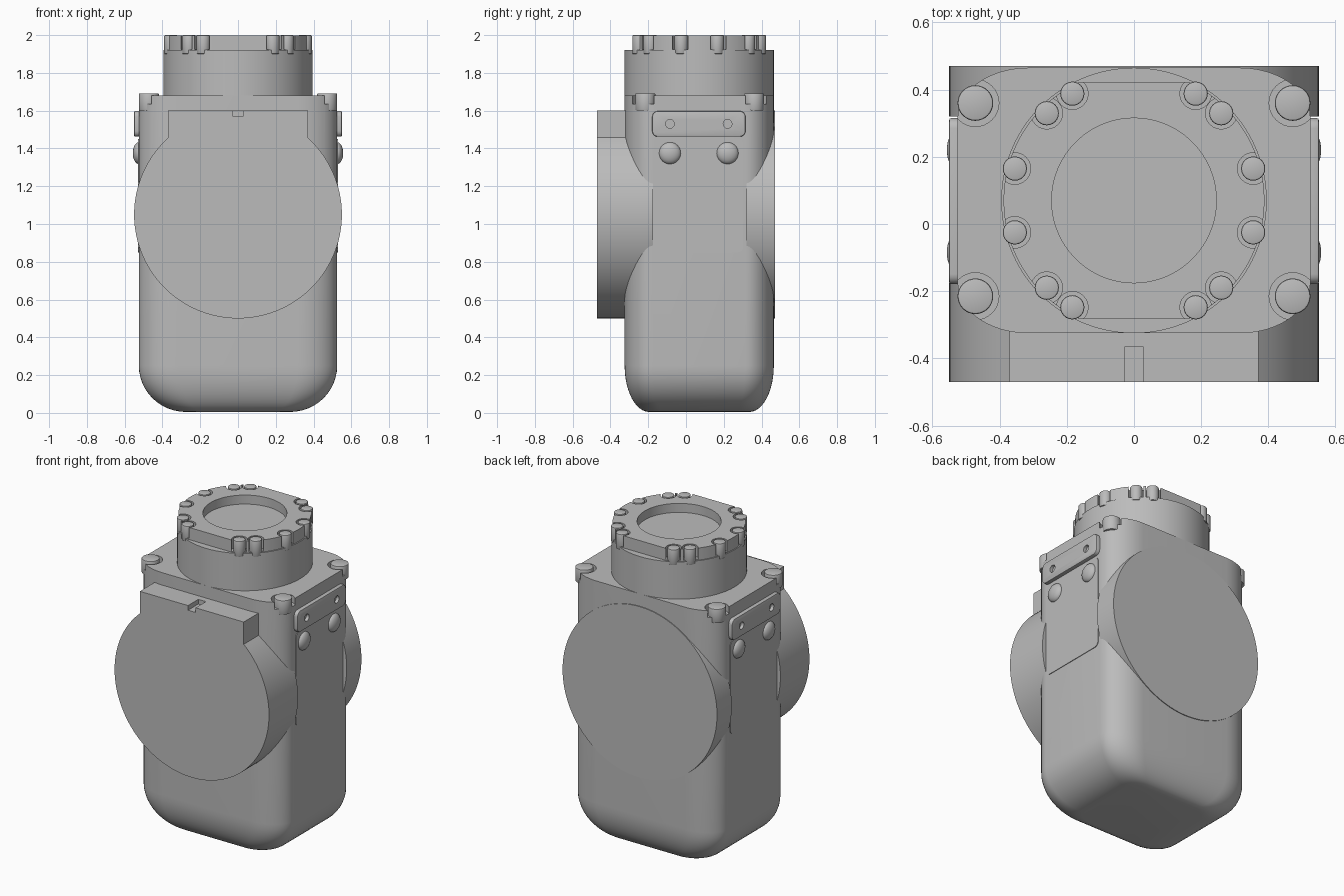
import bpy, bmesh
from math import sin, cos, pi, radians
from mathutils import Matrix, Vector

if "Cube" in bpy.data.objects:
    bpy.data.objects.remove(bpy.data.objects["Cube"])

grey = bpy.data.materials.new("housing grey")
grey.use_nodes = True
grey.diffuse_color = (0.5, 0.5, 0.5, 1)
grey.node_tree.nodes["Principled BSDF"].inputs["Base Color"].default_value = (0.5, 0.5, 0.5, 1)

MID_Y = 0.07          # centre line of the body, neck and cap
DISC_Z, DISC_R = 1.05, 0.55


def finish(name, bm):
    bmesh.ops.recalc_face_normals(bm, faces=bm.faces)
    mesh = bpy.data.meshes.new(name)
    bm.to_mesh(mesh)
    bm.free()
    mesh.materials.append(grey)
    ob = bpy.data.objects.new(name, mesh)
    bpy.context.collection.objects.link(ob)
    return ob


def loft(name, rings):
    """Skin a stack of rings and cap both ends."""
    bm = bmesh.new()
    loops = [[bm.verts.new(p) for p in ring] for ring in rings]
    n = len(loops[0])
    for low, high in zip(loops, loops[1:]):
        for i in range(n):
            j = (i + 1) % n
            bm.faces.new((low[i], low[j], high[j], high[i]))
    bm.faces.new(loops[0][::-1])
    bm.faces.new(loops[-1])
    return finish(name, bm)


def circle(r, n=96, cx=0, cy=0):
    return [(cx + r * cos(2 * pi * i / n), cy + r * sin(2 * pi * i / n)) for i in range(n)]


def rounded(hx, hy, rx, ry, steps=12):
    """Rectangle outline with elliptical corners."""
    pts = []
    for k, (sx, sy) in enumerate(((1, 1), (-1, 1), (-1, -1), (1, -1))):
        for i in range(steps + 1):
            a = (k + i / steps) * pi / 2
            pts.append((sx * (hx - rx) + rx * cos(a), sy * (hy - ry) + ry * sin(a)))
    return pts


def upright(name, outline, z0, z1):
    return loft(name, [[(x, y, z) for x, y in outline] for z in (z0, z1)])


def facing(name, outline, y0, y1):
    return loft(name, [[(x, y, z) for x, z in outline] for y in (y0, y1)])


def sideways(name, outline, x0, x1):
    return loft(name, [[(x, y, z) for y, z in outline] for x in (x0, x1)])


def cut(ob, cutters):
    for c in cutters:
        mod = ob.modifiers.new("cut", "BOOLEAN")
        mod.operation, mod.solver, mod.object = "DIFFERENCE", "EXACT", c
        bpy.ops.object.select_all(action="DESELECT")
        bpy.context.view_layer.objects.active = ob
        ob.select_set(True)
        bpy.ops.object.modifier_apply(modifier=mod.name)
        bpy.data.objects.remove(c)


def bevel(ob, width, segments=2):
    bm = bmesh.new()
    bm.from_mesh(ob.data)
    edges = [e for e in bm.edges if len(e.link_faces) == 2 and e.calc_face_angle() > radians(50)]
    bmesh.ops.bevel(bm, geom=edges, offset=width, segments=segments, affect="EDGES", profile=0.5)
    bm.to_mesh(ob.data)
    bm.free()


# Body: rounded box with a soft, rolled bottom
rings = []
for i in range(13):
    a = i / 12 * pi / 2
    s, z = 1 - sin(a), 0.005 + 0.245 * (1 - cos(a))
    outline = rounded(0.525 - 0.25 * s, 0.395 - 0.13 * s, 0.21 - 0.11 * s, 0.15 - 0.07 * s)
    rings.append([(x, y + MID_Y, z) for x, y in outline])
rings.append([(x, y, 1.68) for x, y, z in rings[-1]])
body = loft("body", rings)

# Corner bolts standing in shallow notches of the body top
corners = [(sx * 0.472, y) for sx in (1, -1) for y in (0.36, -0.215)]
cut(body, [upright("notch", circle(0.07, 32, x, y), 1.635, 1.8) for x, y in corners])
for x, y in corners:
    bevel(upright("corner_bolt", circle(0.053, 32, x, y), 1.6, 1.692), 0.006)

# Front flange: disc with a square block on top and a key slot
side = 0.37
start = next(i for i in range(360) if DISC_R * cos(radians(i)) < side)
outline = [(DISC_R * cos(radians(d)), DISC_Z + DISC_R * sin(radians(d)))
           for d in range(180 - start, 360 + start + 1, 3)]
outline += [(side, 1.455), (side, 1.6), (-side, 1.6), (-side, 1.455)]
front_flange = facing("front_flange", outline, -0.47, -0.175)
cut(front_flange, [facing("slot", [(-0.027, 1.57), (0.027, 1.57), (0.027, 1.7), (-0.027, 1.7)],
                          -0.6, -0.365)])

# Back flange, almost flush with the body
facing("back_flange", circle(DISC_R, 120, 0, DISC_Z), 0.32, 0.47)

# Neck
upright("neck", circle(0.395, 120, 0, MID_Y), 1.66, 1.92)

# Cap: disc with two flats, a round recess and bolt pockets
flat = 0.352
cap_outline = [(x, MID_Y + max(-flat, min(flat, y))) for x, y in circle(0.388, 144)]
cap = upright("cap", cap_outline, 1.9, 1.998)
bolts = []
for a in (15, 45, 60):
    for sx in (1, -1):
        for sy in (1, -1):
            bolts.append(Vector((sx * cos(radians(a)), sy * sin(radians(a)), 0)) * 0.367)
cutters = [upright("recess", circle(0.245, 96, 0, MID_Y), 1.94, 2.1)]
for b in bolts:
    cutters.append(upright("pocket", circle(0.047, 24, b.x, b.y + MID_Y), 1.925, 2.1))
cut(cap, cutters)
for b in bolts:
    bevel(upright("cap_bolt", circle(0.036, 24, b.x, b.y + MID_Y), 1.9, 2.0), 0.005)

# Side panels, hinge plates with holes, and round studs on both sides
stud_y = (-0.085, 0.22)
for sx, word in ((1, "left"), (-1, "right")):
    panel = [(y + 0.068, z + 1.15) for y, z in rounded(0.235, 0.3, 0.03, 0.03, 4)]
    sideways(word + "_panel", panel, sx * 0.5, sx * 0.529)
    plate = [(y + 0.068, z + 1.53) for y, z in rounded(0.247, 0.068, 0.03, 0.03, 4)]
    hinge = sideways(word + "_hinge_plate", plate, sx * 0.5, sx * 0.55)
    bevel(hinge, 0.006)
    cut(hinge, [sideways("hole", circle(0.023, 24, y, 1.53), sx * 0.53, sx * 0.6) for y in stud_y])
    for y in stud_y:
        bm = bmesh.new()
        place = Matrix.Translation((sx * 0.525, y, 1.375)) @ Matrix.Diagonal((0.55, 1, 1, 1))
        bmesh.ops.create_uvsphere(bm, u_segments=32, v_segments=16, radius=0.058, matrix=place)
        finish(word + "_stud", bm)

# Smooth shading with crisp edges
bpy.ops.object.select_all(action="DESELECT")
for ob in bpy.context.scene.objects:
    if ob.type == "MESH" and grey.name in ob.data.materials:
        ob.select_set(True)
        bpy.context.view_layer.objects.active = ob
bpy.ops.object.shade_smooth_by_angle(angle=radians(30))
